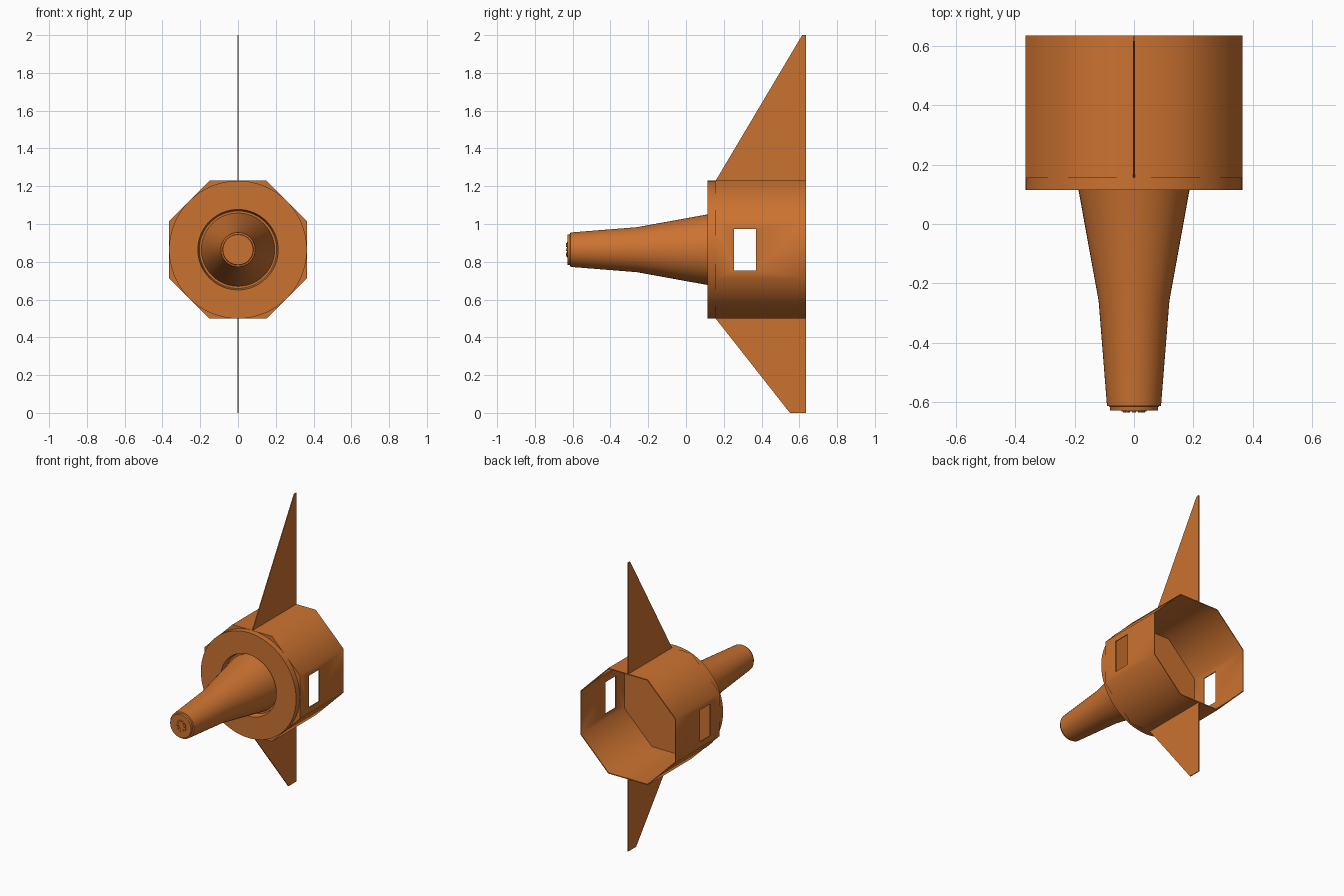
import bpy, bmesh, math

if "Cube" in bpy.data.objects:
    bpy.data.objects.remove(bpy.data.objects["Cube"])

ZC = 0.864        # height of the main axis
R = 0.365         # octagon apothem and collar radius
Y_PLATE, Y_BACK = 0.155, 0.635

paint = bpy.data.materials.new("orange_paint")
paint.diffuse_color = (0.6, 0.17, 0.03, 1)
paint.use_nodes = True
paint.node_tree.nodes["Principled BSDF"].inputs["Base Color"].default_value = paint.diffuse_color


def add(name, bm):
    bmesh.ops.remove_doubles(bm, verts=bm.verts, dist=1e-5)
    bmesh.ops.recalc_face_normals(bm, faces=bm.faces)
    me = bpy.data.meshes.new(name)
    bm.to_mesh(me)
    bm.free()
    ob = bpy.data.objects.new(name, me)
    bpy.context.collection.objects.link(ob)
    me.materials.append(paint)
    return ob


def smooth(ob, angle):
    bpy.ops.object.select_all(action='DESELECT')
    ob.select_set(True)
    bpy.context.view_layer.objects.active = ob
    bpy.ops.object.shade_smooth_by_angle(angle=math.radians(angle))


def lathe(name, profile, n=48, phase=0.0, closed=True, cx=0.0, cz=ZC):
    """Revolve (radius, y) points about a line parallel to y."""
    bm = bmesh.new()
    rings = []
    for r, y in profile:
        rings.append([bm.verts.new((cx + r * math.cos(phase + math.tau * i / n), y,
                                    cz + r * math.sin(phase + math.tau * i / n)))
                      for i in range(n)])
    pairs = list(zip(rings, rings[1:]))
    if closed:
        pairs.append((rings[-1], rings[0]))
    else:
        bm.faces.new(rings[0])
        bm.faces.new(rings[-1])
    for a, b in pairs:
        for i in range(n):
            j = (i + 1) % n
            bm.faces.new((a[i], a[j], b[j], b[i]))
    return add(name, bm)


def plate(name, outline, thick):
    """Thin upright sheet on x = 0 from (y, z) points."""
    bm = bmesh.new()
    f = bm.faces.new([bm.verts.new((-thick / 2, y, z)) for y, z in outline])
    ext = bmesh.ops.extrude_face_region(bm, geom=[f])
    for v in ext['geom']:
        if isinstance(v, bmesh.types.BMVert):
            v.co.x += thick
    return add(name, bm)


# Octagonal housing: cup open at the back
k = 1 / math.cos(math.pi / 8)
ro, ri = R * k, (R - 0.006) * k
housing = lathe("octagonal_housing",
                [(ri, Y_PLATE + 0.006), (ri, Y_BACK), (ro, Y_BACK), (ro, Y_PLATE)],
                n=8, phase=math.pi / 8, closed=False)

# Windows through both side walls
bm = bmesh.new()
bmesh.ops.create_cube(bm, size=1)
for v in bm.verts:
    v.co = (v.co.x * 1.0, 0.3125 + v.co.y * 0.115, ZC + v.co.z * 0.22)
cutter = add("window_cutter", bm)
cutter.hide_render = True
mod = housing.modifiers.new("windows", 'BOOLEAN')
mod.operation, mod.solver, mod.object = 'DIFFERENCE', 'EXACT', cutter
bpy.context.view_layer.objects.active = housing
bpy.ops.object.modifier_apply(modifier=mod.name)
bpy.data.objects.remove(cutter)
smooth(housing, 50)

# Round collar in front of the housing
smooth(lathe("front_collar", [(0.213, 0.115), (R, 0.115), (R, Y_PLATE), (0.205, Y_PLATE)], n=64), 30)

# Tapered nose barrel
smooth(lathe("nose_barrel",
             [(0.194, Y_PLATE), (0.187, 0.115), (0.119, -0.26), (0.091, -0.612),
              (0.082, -0.614), (0.080, -0.628)], closed=False), 30)

# Small ring and pins on the tip
smooth(lathe("tip_ring", [(0.014, -0.627), (0.014, -0.631), (0.042, -0.631), (0.042, -0.627)], n=24), 30)
for i in range(8):
    a = math.tau * i / 8
    smooth(lathe(f"tip_pin_{i + 1}", [(0.007, -0.630), (0.007, -0.635)], n=10, closed=False,
                 cx=0.03 * math.cos(a), cz=ZC + 0.03 * math.sin(a)), 40)

# Upper and lower fins
zt, zb = ZC + R - 0.003, ZC - R + 0.003
plate("upper_fin", [(Y_PLATE, zt), (0.615, 2.0), (Y_BACK, 2.0), (Y_BACK, zt)], 0.006)
plate("lower_fin", [(Y_PLATE, zb), (0.55, 0.0), (Y_BACK, 0.0), (Y_BACK, zb)], 0.006)
